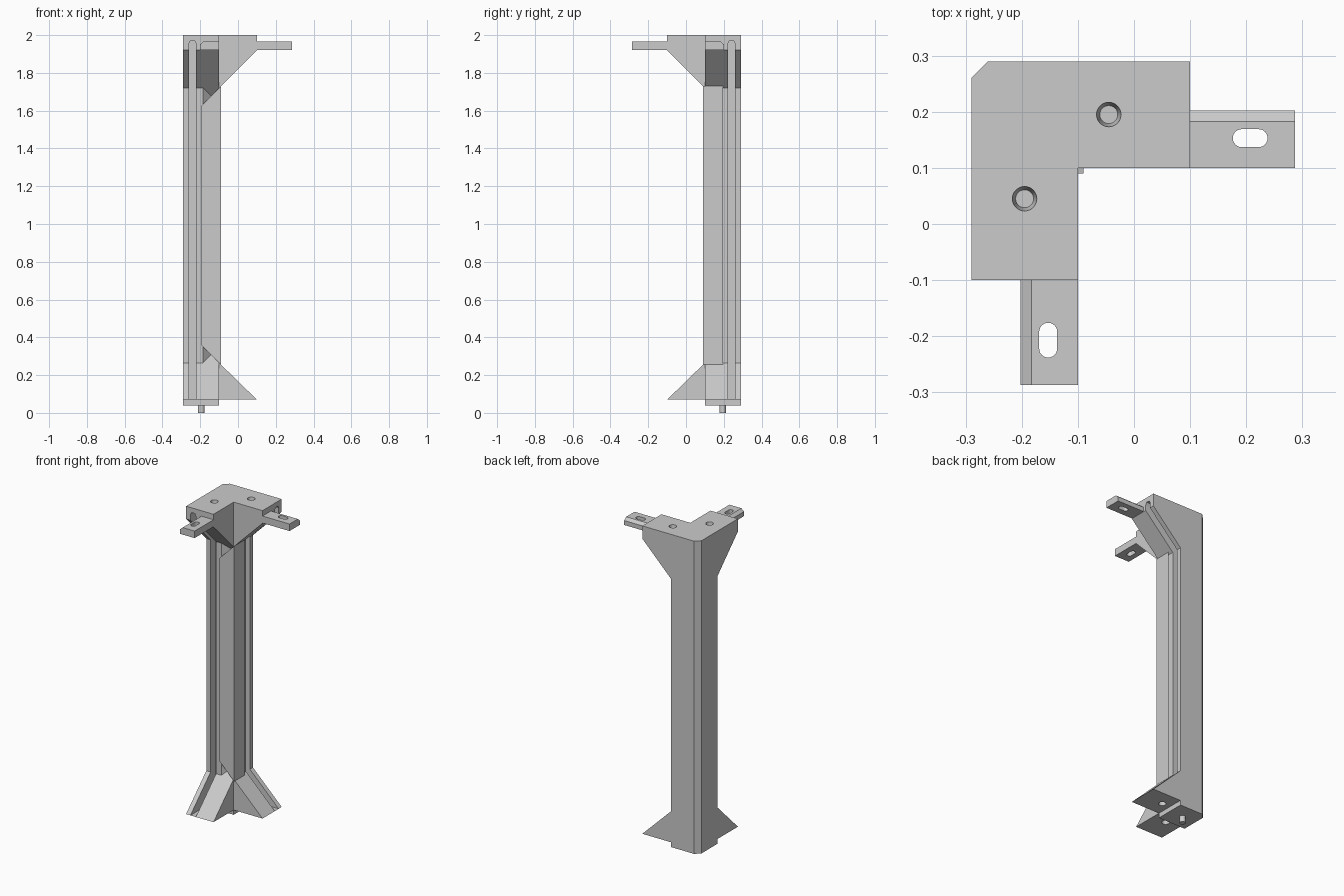
import bpy
import bmesh
import math

cube = bpy.data.objects.get("Cube")
if cube:
    bpy.data.objects.remove(cube, do_unlink=True)

grey = bpy.data.materials.new("light grey")
grey.use_nodes = True
grey.diffuse_color = (0.6, 0.6, 0.6, 1)
grey.node_tree.nodes["Principled BSDF"].inputs["Base Color"].default_value = (0.6, 0.6, 0.6, 1)

OUT, IN = 0.29, 0.1      # outer and inner distance of the post faces
TOP, BASE = 2.0, 0.04


def loft(name, start, end, swap=False):
    """Solid between two matching loops; swap mirrors it across the corner diagonal."""
    bm = bmesh.new()
    loops = [[bm.verts.new((-y, -x, z) if swap else (x, y, z)) for x, y, z in loop]
             for loop in (start, end)]
    a, b = loops
    bm.faces.new(a)
    bm.faces.new(b)
    for i in range(len(a)):
        j = (i + 1) % len(a)
        bm.faces.new((a[i], a[j], b[j], b[i]))
    bmesh.ops.recalc_face_normals(bm, faces=bm.faces)
    mesh = bpy.data.meshes.new(name)
    bm.to_mesh(mesh)
    bm.free()
    mesh.materials.append(grey)
    obj = bpy.data.objects.new(name, mesh)
    bpy.context.collection.objects.link(obj)
    return obj


def upright(name, outline, low, high, swap=False):
    return loft(name, [(x, y, low) for x, y in outline], [(x, y, high) for x, y in outline], swap)


def along_x(name, outline, x0, x1, swap=False):
    return loft(name, [(x0, y, z) for y, z in outline], [(x1, y, z) for y, z in outline], swap)


def along_y(name, outline, y0, y1, swap=False):
    return loft(name, [(x, y0, z) for x, z in outline], [(x, y1, z) for x, z in outline], swap)


def circle(x, y, z, r, n=32):
    return [(x + r * math.cos(math.tau * i / n), y + r * math.sin(math.tau * i / n), z)
            for i in range(n)]


def combine(target, other, operation):
    """Apply a boolean and discard the helper."""
    other.hide_render = True
    mod = target.modifiers.new("cut", "BOOLEAN")
    mod.object, mod.operation, mod.solver = other, operation, "EXACT"
    bpy.context.view_layer.update()
    graph = bpy.context.evaluated_depsgraph_get()
    mesh = bpy.data.meshes.new_from_object(target.evaluated_get(graph))
    target.modifiers.clear()
    target.data = mesh
    bpy.data.objects.remove(other, do_unlink=True)


# Post with a chamfered outer corner
c = 0.03
post = upright("corner_post", [(-OUT, IN), (-IN, IN), (-IN, OUT), (-OUT + c, OUT), (-OUT, OUT - c)],
               BASE, TOP)

# Gusseted top arms and splayed feet
for swap in (False, True):
    arm = along_x("arm", [(-IN, TOP), (-IN, 1.92), (IN, 1.72), (0.15, 1.72), (0.15, TOP)],
                  -OUT, -IN, swap)
    combine(post, arm, "UNION")
    foot = along_x("foot", [(-IN, 0.07), (IN, 0.265), (0.15, 0.265), (0.15, 0.07)],
                   -OUT, -IN, swap)
    combine(post, foot, "UNION")

for swap in (False, True):
    # Diagonal cut on the inner corner, mitred into the gussets
    e = 0.01
    tri = [(-0.185 - e, IN - e), (-IN + e, IN - e), (-IN + e, 0.185 + e)]
    cutter = loft("corner_cutter", [(x, y, 0.165 + y) for x, y in tri],
                  [(x, y, 1.82 - y) for x, y in tri], swap)
    combine(post, cutter, "DIFFERENCE")
    # Panel groove running the whole height
    groove = along_y("groove_cutter", [(-0.26, 0.07), (-0.222, 0.07), (-0.222, 1.955),
                                       (-0.23, 1.97), (-0.252, 1.97), (-0.26, 1.955)],
                     -0.15, 0.15, swap)
    combine(post, groove, "DIFFERENCE")
    # Tapered sockets in the arm top and the foot underside
    for outer, inner in ((2.001, 1.96), (0.069, 0.11)):
        socket = loft("socket_cutter", circle(-0.195, 0.045, outer, 0.022),
                      circle(-0.195, 0.045, inner, 0.016), swap)
        combine(post, socket, "DIFFERENCE")

# Locating pin under the post
loft("base_pin", circle(-0.195, 0.195, 0, 0.018), circle(-0.195, 0.195, 0.05, 0.018))

# Slotted fixing tabs on the arm ends
for swap, name in ((False, "front_tab"), (True, "side_tab")):
    tab = along_y(name, [(-IN, 1.922), (-IN, 1.966), (-0.183, 1.966), (-0.202, 1.95), (-0.202, 1.922)],
                  -0.287, -IN, swap)
    slot = []
    for i in range(26):
        half = i // 13
        angle = math.pi * (i - half) / 12
        slot.append((-0.153 + 0.016 * math.cos(angle),
                     -0.207 + (-0.015 if half else 0.015) + 0.016 * math.sin(angle)))
    combine(tab, upright("slot_cutter", slot, 1.9, 1.99, swap), "DIFFERENCE")
